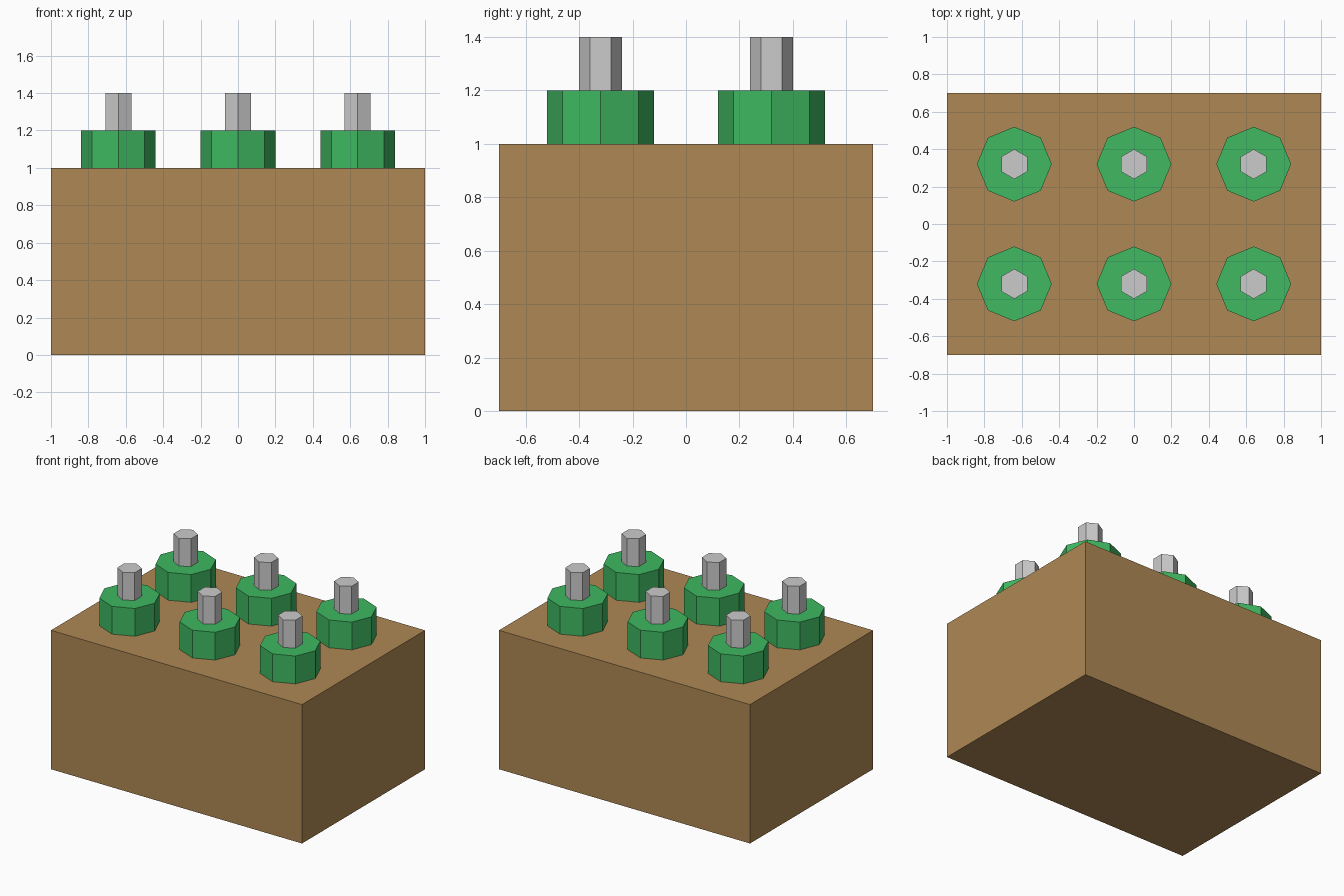
import bpy

if "Cube" in bpy.data.objects:
    bpy.data.objects.remove(bpy.data.objects["Cube"])


def make_material(name, color):
    mat = bpy.data.materials.new(name)
    mat.diffuse_color = (*color, 1.0)
    mat.use_nodes = True
    mat.node_tree.nodes["Principled BSDF"].inputs["Base Color"].default_value = mat.diffuse_color
    return mat


def prism(name, sides, radius, x, y, z0, z1, mat=None):
    """Upright flat-sided prism with a corner pointing along +y."""
    bpy.ops.mesh.primitive_cylinder_add(
        vertices=sides, radius=radius, depth=z1 - z0,
        location=(x, y, (z0 + z1) / 2))
    obj = bpy.context.object
    obj.name = name
    if mat:
        obj.data.materials.append(mat)


brown = make_material("brown", (0.43, 0.25, 0.09))
green = make_material("green", (0.05, 0.48, 0.12))

# Solid base block
bpy.ops.mesh.primitive_cube_add(size=1, location=(0, 0, 0.5))
block = bpy.context.object
block.name = "base_block"
block.scale = (2.0, 1.4, 1.0)
bpy.ops.object.transform_apply(location=False, rotation=False, scale=True)
block.data.materials.append(brown)

# Two rows of three octagonal collars, each with a hexagonal pin on top
SPACING = 0.64
for row, y in (("front", -SPACING / 2), ("back", SPACING / 2)):
    for column, x in (("left", -SPACING), ("middle", 0), ("right", SPACING)):
        prism(f"collar_{row}_{column}", 8, 0.2, x, y, 1.0, 1.2, green)
        prism(f"pin_{row}_{column}", 6, 0.08, x, y, 1.2, 1.4)
